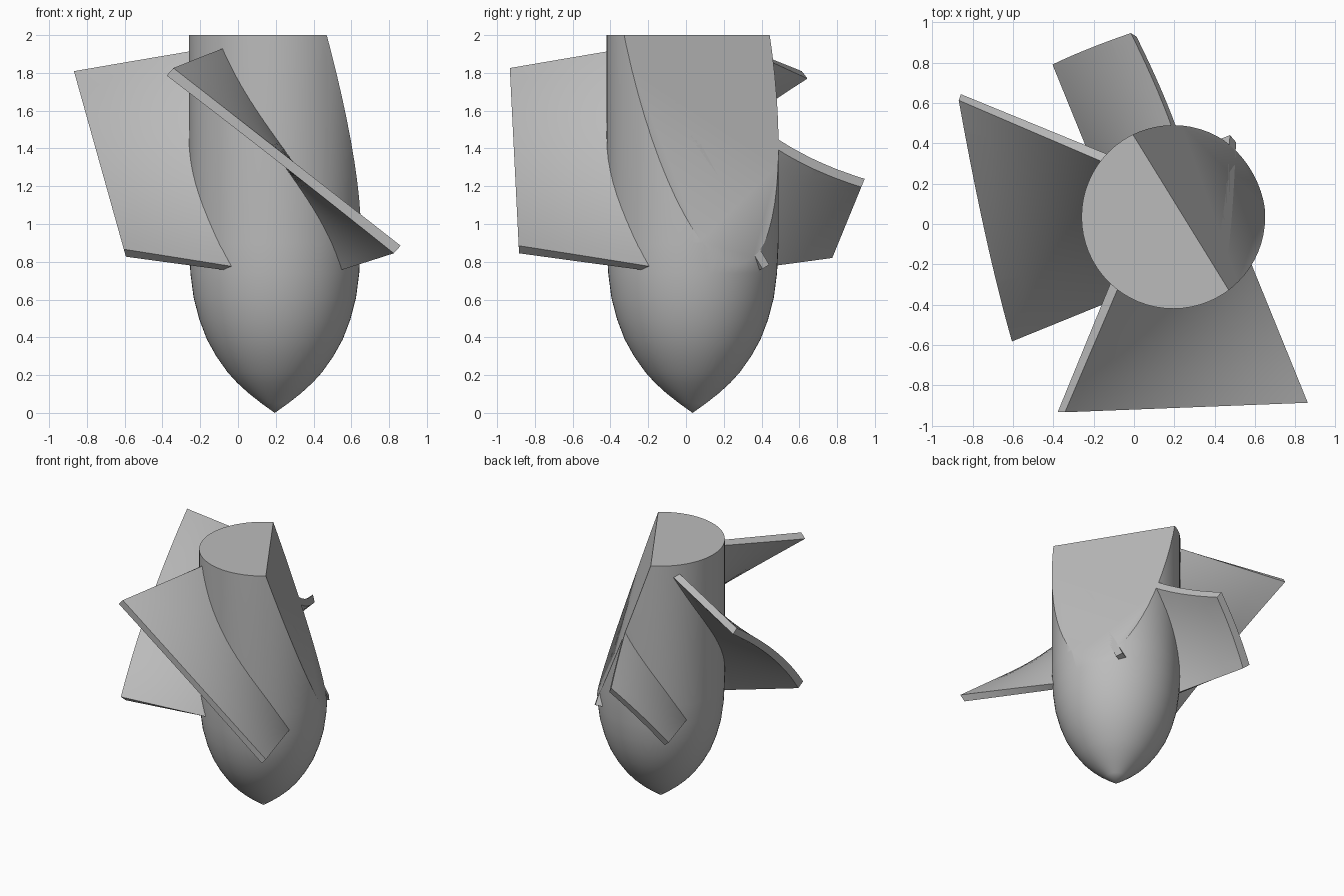
import bpy, bmesh, math
from mathutils import Vector, Matrix

cube = bpy.data.objects.get("Cube")
if cube:
    bpy.data.objects.remove(cube, do_unlink=True)

grey = bpy.data.materials.new("plain_grey")
grey.use_nodes = True
colour = (0.5, 0.5, 0.5, 1)
grey.diffuse_color = colour
grey.node_tree.nodes["Principled BSDF"].inputs["Base Color"].default_value = colour

AXIS = Vector((0.195, 0.035, 0))
# Slanted plane that slices the hub and blades
SLICE_NORMAL = Vector((0.85, 0.524, 0.335))
SLICE_POINT = AXIS + Vector((0.037, 0.023, 2))


def slice_off(bm, point, normal):
    """Remove everything beyond a plane and cap the opening."""
    bmesh.ops.bisect_plane(bm, geom=bm.verts[:] + bm.edges[:] + bm.faces[:], dist=1e-5,
                           plane_co=point, plane_no=normal, clear_outer=True)
    rim = [e for e in bm.edges if e.is_boundary]
    if rim:
        bmesh.ops.holes_fill(bm, edges=rim, sides=0)


def finish(bm, name):
    bmesh.ops.recalc_face_normals(bm, faces=bm.faces[:])
    mesh = bpy.data.meshes.new(name)
    bm.to_mesh(mesh)
    bm.free()
    mesh.materials.append(grey)
    obj = bpy.data.objects.new(name, mesh)
    bpy.context.collection.objects.link(obj)
    bpy.ops.object.select_all(action='DESELECT')
    obj.select_set(True)
    bpy.context.view_layer.objects.active = obj
    bpy.ops.object.shade_smooth_by_angle(angle=math.radians(30))


# Hub: a pointed nose running into a straight cylinder
profile = [(0, 0), (0.07, 0.05), (0.14, 0.105), (0.2, 0.16), (0.25, 0.215), (0.31, 0.3),
           (0.36, 0.39), (0.4, 0.495), (0.43, 0.61), (0.447, 0.74), (0.455, 0.9),
           (0.455, 2), (0, 2)]
bm = bmesh.new()
points = [bm.verts.new(AXIS + Vector((r, 0, z))) for r, z in profile]
edges = [bm.edges.new(pair) for pair in zip(points, points[1:])]
bmesh.ops.spin(bm, geom=points + edges, cent=AXIS, axis=(0, 0, 1),
               angle=math.tau, steps=64, use_duplicate=False)
bmesh.ops.remove_doubles(bm, verts=bm.verts[:], dist=1e-4)
slice_off(bm, SLICE_POINT, SLICE_NORMAL)
finish(bm, "hub")


# Blades: a twisted sheet between two straight lines, thickened, turned and trimmed
INNER_TOP, INNER_LOW = Vector((-0.15, 0, 1.98)), Vector((0.265, 0, 0.73))
OUTER_TOP, OUTER_LOW = Vector((-0.55, -0.955, 1.808)), Vector((0.648, -0.92, 0.865))
THICK = 0.05


def blade(name, turn, trim_point=None, trim_normal=None):
    bm = bmesh.new()
    bmesh.ops.create_grid(bm, x_segments=10, y_segments=28, size=0.5)
    for v in bm.verts:
        s, t = (v.co.x + 0.5) * 1.35, v.co.y + 0.5
        v.co = INNER_LOW.lerp(INNER_TOP, t).lerp(OUTER_LOW.lerp(OUTER_TOP, t), s)
    bm.normal_update()
    shifts = [(v, v.normal * THICK / 2) for v in bm.verts]
    for v, shift in shifts:
        v.co += shift
    front = bm.faces[:]
    copy = bmesh.ops.duplicate(bm, geom=bm.verts[:] + bm.edges[:] + front)
    for v, shift in shifts:
        copy["vert_map"][v].co -= shift * 2
    bmesh.ops.reverse_faces(bm, faces=[f for f in copy["geom"] if isinstance(f, bmesh.types.BMFace)])
    bmesh.ops.bridge_loops(bm, edges=[e for e in bm.edges if e.is_boundary])
    bmesh.ops.transform(bm, verts=bm.verts[:],
                        matrix=Matrix.Translation(AXIS) @ Matrix.Rotation(turn, 4, 'Z'))
    if trim_point:
        slice_off(bm, Vector(trim_point), Vector(trim_normal))
    slice_off(bm, SLICE_POINT, SLICE_NORMAL)
    finish(bm, name)


quarter = math.pi / 2
blade("front_blade", 0, (0, -0.885, 0.87), (0, -1, -0.05))
blade("right_blade", -quarter, (-0.6, 0, 0.85), (-1, 0, -0.28))
blade("back_blade", -2 * quarter, (0, 0.77, 0.81), (0, 1, -0.41))
blade("left_blade_stub", quarter)
